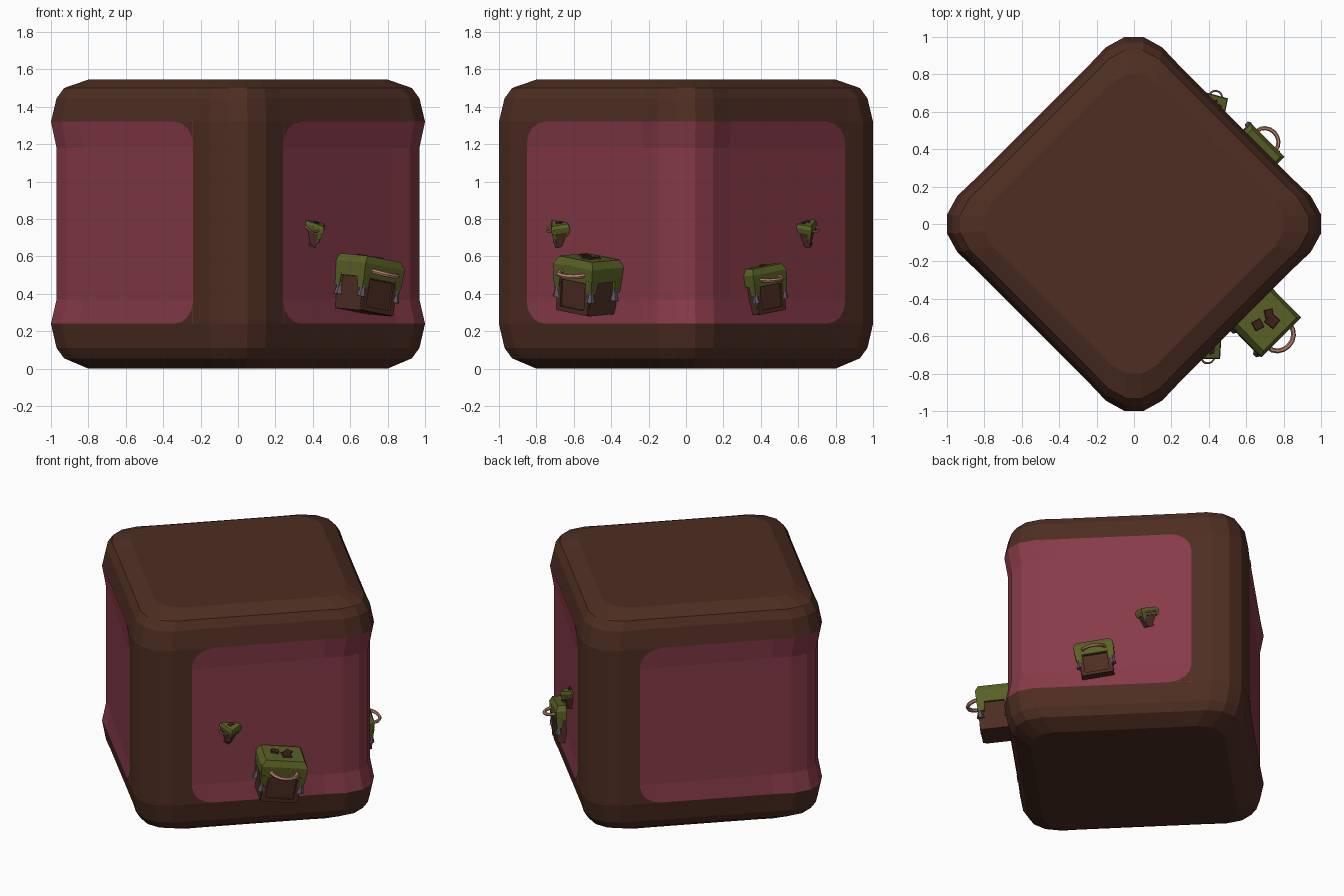
import bpy, bmesh
from math import sin, cos, pi, radians
from mathutils import Matrix, Vector

if "Cube" in bpy.data.objects:
    bpy.data.objects.remove(bpy.data.objects["Cube"])


def material(name, rgb):
    m = bpy.data.materials.new(name)
    m.diffuse_color = (*rgb, 1)
    m.use_nodes = True
    m.node_tree.nodes["Principled BSDF"].inputs["Base Color"].default_value = m.diffuse_color
    return m


BROWN = material("brown", (0.075, 0.027, 0.016))
PINK = material("pink", (0.24, 0.043, 0.066))
GREEN = material("green", (0.10, 0.12, 0.018))
TAN = material("tan", (0.50, 0.22, 0.16))
METAL = material("metal", (0.12, 0.09, 0.13))
DARK = material("dark_brown", (0.05, 0.016, 0.010))


def finish(name, bm, mats):
    bmesh.ops.recalc_face_normals(bm, faces=bm.faces)
    me = bpy.data.meshes.new(name)
    bm.to_mesh(me)
    bm.free()
    for m in mats:
        me.materials.append(m)
    return me


def add(name, me, matrix=None):
    ob = bpy.data.objects.new(name, me)
    bpy.context.collection.objects.link(ob)
    if matrix:
        ob.matrix_world = matrix
    return ob


# Rounded cube turned 45 degrees: stacked rings, panels recessed at the x corners
quarter = [(1, .05), (.945, .15), (.85, .24), (.24, .85), (.15, .945), (.05, 1)]
plan = []
for k in range(4):
    for x, y in quarter:
        for _ in range(k):
            x, y = -y, x
        plan.append((x, y))
levels = [(0, .80, 1), (.055, .93, 1), (.11, .97, 1), (.24, 1, 1), (.37, 1, .97),
          (1.18, 1, .97), (1.32, 1, 1), (1.445, .97, 1), (1.5, .93, 1), (1.545, .80, 1)]
bm = bmesh.new()
rings = []
for z, s, dent in levels:
    ring = []
    for x, y in plan:
        f = s * (dent if abs(x) > .5 else 1)
        ring.append(bm.verts.new((x * f, y * f, z)))
    rings.append(ring)
n = len(plan)
for i in range(len(rings) - 1):
    for j in range(n):
        k = (j + 1) % n
        f = bm.faces.new((rings[i][j], rings[i][k], rings[i + 1][k], rings[i + 1][j]))
        pillar = abs(plan[j][1] + plan[k][1]) / 2 > .86
        f.material_index = 1 if 3 <= i <= 5 and not pillar else 0
bm.faces.new(rings[0][::-1])
bm.faces.new(rings[-1])
add("cube_body", finish("cube_body", bm, [BROWN, PINK]))

# Rounded brown corners of the panels, next to the two pillars
bm = bmesh.new()
for sx in (-1, 1):
    for sy in (-1, 1):
        for z0, dz in ((.24, 1), (1.32, -1)):
            pts = [(0, 0)]
            for i in range(5):
                a = i * pi / 8
                pts.append((.14 * (1 - cos(a)), .12 * (1 - sin(a))))
            vs = [bm.verts.new((sx * (.242 + u * .707), sy * (.852 - u * .707), z0 + dz * v))
                  for u, v in pts]
            f = bm.faces.new(vs)
            f.normal_update()
            if f.normal.dot(Vector((sx, sy, 0))) < 0:
                f.normal_flip()
me = bpy.data.meshes.new("panel_corners")
bm.to_mesh(me)
bm.free()
me.materials.append(BROWN)
add("panel_corners", me)


# Bag parts; local -y points away from the cube wall
def box(bm, size, loc, mat, top=1.0, bottom=1.0):
    r = bmesh.ops.create_cube(bm, size=1)
    for v in r["verts"]:
        t = top if v.co.z > 0 else bottom
        v.co = Vector((v.co.x * size[0] * t, v.co.y * size[1] * t, v.co.z * size[2])) + Vector(loc)
    for f in {f for v in r["verts"] for f in v.link_faces}:
        f.material_index = mat


def cone(bm, r1, r2, h, loc, mat):
    r = bmesh.ops.create_cone(bm, cap_ends=True, segments=6, radius1=r1, radius2=r2,
                              depth=h, matrix=Matrix.Translation(loc))
    for f in {f for v in r["verts"] for f in v.link_faces}:
        f.material_index = mat


bm = bmesh.new()
# body with a raised frame on the outer face
box(bm, (.25, .20, .25), (0, 0, -.03), 0, top=1.03, bottom=.97)
for sx in (-1, 1):
    box(bm, (.03, .016, .22), (sx * .105, -.103, -.04), 0)
for z in (-.14, .03):
    box(bm, (.22, .016, .025), (0, -.103, z), 0)
# lid with overhang, and tabs above the buckles
box(bm, (.30, .24, .075), (0, 0, .062), 1, bottom=.97)
box(bm, (.30, .24, .04), (0, 0, .119), 1, top=.84)
for sx in (-1, 1):
    for y in (-.092, .085):
        box(bm, (.05, .055, .07), (sx * .122, y, .0), 1, bottom=.7)
        cone(bm, .025, .013, .05, (sx * .127, y - .008, -.055), 3)
        cone(bm, .016, .016, .02, (sx * .127, y - .008, -.025), 3)
# dark patches on the lid
for x, y, s, turn in ((-.05, .02, .05, .5), (.02, -.02, .06, .9), (.035, .02, .045, .2)):
    r = bmesh.ops.create_cone(bm, cap_ends=True, segments=4, radius1=s * .75, radius2=s * .65, depth=.01,
                              matrix=Matrix.Translation((x, y, .142)) @ Matrix.Rotation(turn, 4, 'Z'))
    for f in {f for v in r["verts"] for f in v.link_faces}:
        f.material_index = 4
# carrying handle: half loop swept with a six-sided section
prev = None
for i in range(9):
    a = pi * i / 8
    d = Vector((-cos(a), -sin(a), 0))
    c = Vector((d.x * .085, -.108 + d.y * .075, .065 - .012 * sin(a)))
    ring = [bm.verts.new(c + .013 * (d * cos(t * pi / 3) + Vector((0, 0, sin(t * pi / 3)))))
            for t in range(6)]
    if prev:
        for t in range(6):
            u = (t + 1) % 6
            bm.faces.new((prev[t], prev[u], ring[u], ring[t])).material_index = 2
    else:
        bm.faces.new(ring).material_index = 2
    prev = ring
bm.faces.new(prev).material_index = 2
bag = finish("bag", bm, [BROWN, GREEN, TAN, METAL, DARK])

# name, location, wall angle, roll, lean, scale
bags = [("large_bag", (.69, -.525, .455), 45, 8, 4, 1.0),
        ("medium_bag", (.635, .385, .43), 135, -8, 0, .85),
        ("small_bag_front", (.39, -.665, .73), 0, 20, 10, .42),
        ("small_bag_back", (.42, .635, .73), 165, -20, 10, .42)]
for name, loc, turn, roll, lean, s in bags:
    m = (Matrix.Translation(loc) @ Matrix.Rotation(radians(turn), 4, 'Z')
         @ Matrix.Rotation(radians(roll), 4, 'Y') @ Matrix.Rotation(radians(lean), 4, 'X')
         @ Matrix.Scale(s, 4))
    add(name, bag, m)
